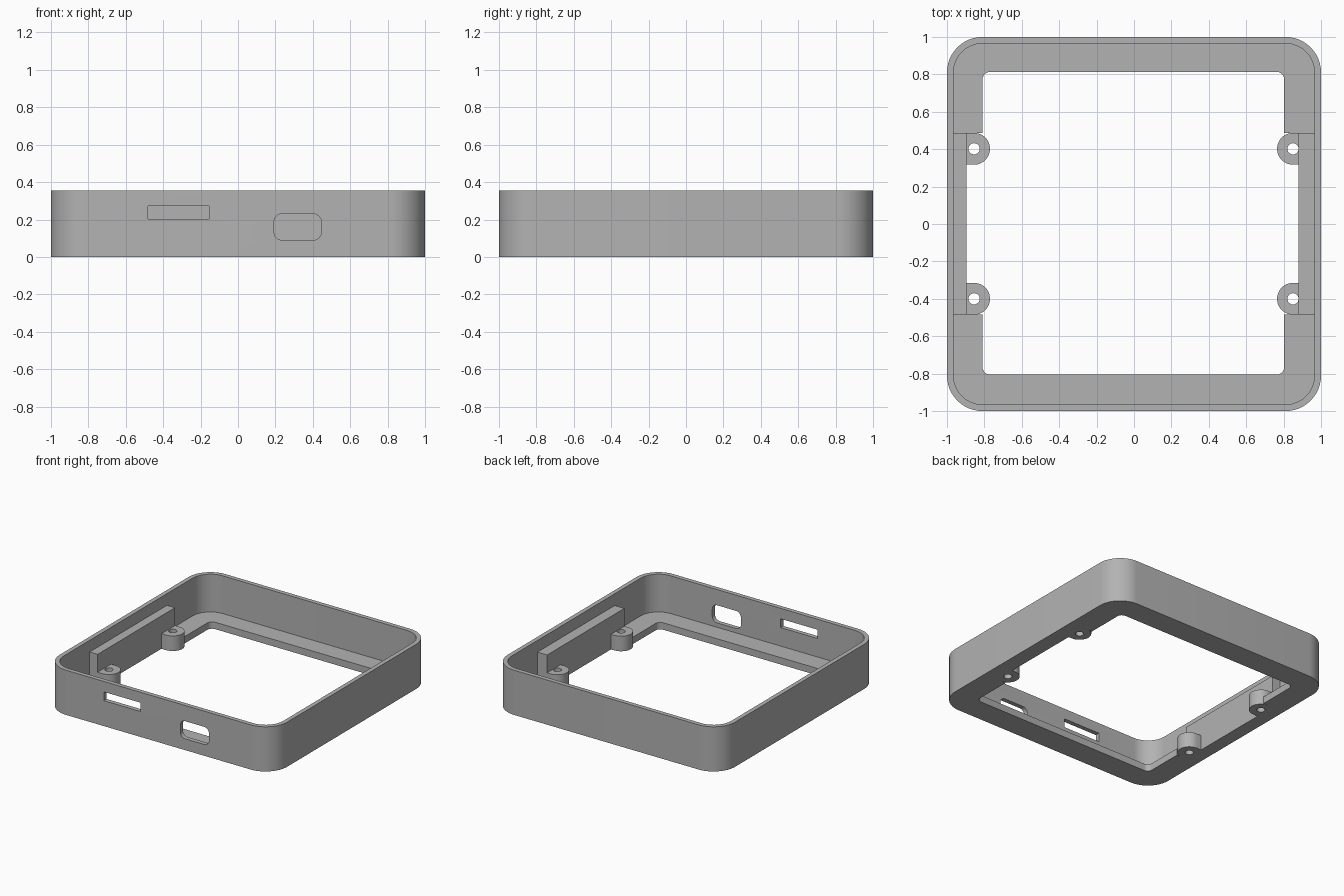
import bpy, bmesh
from math import sin, cos, pi, radians

cube = bpy.data.objects.get("Cube")
if cube:
    bpy.data.objects.remove(cube, do_unlink=True)

HEIGHT, LIP, BAR_TOP, BOSS_TOP = 0.355, 0.055, 0.262, 0.12

grey = bpy.data.materials.new("plain grey")
grey.use_nodes = True
grey.diffuse_color = (0.45, 0.45, 0.45, 1)
grey.node_tree.nodes["Principled BSDF"].inputs["Base Color"].default_value = grey.diffuse_color


def rounded_rect(x0, x1, y0, y1, r=0, steps=12):
    """Counter-clockwise outline of a rectangle with round corners."""
    if r == 0:
        return [(x0, y0), (x1, y0), (x1, y1), (x0, y1)]
    centres = [(x1 - r, y1 - r), (x0 + r, y1 - r), (x0 + r, y0 + r), (x1 - r, y0 + r)]
    return [(cx + r * cos(a), cy + r * sin(a))
            for q, (cx, cy) in enumerate(centres)
            for a in [(q + i / steps) * pi / 2 for i in range(steps + 1)]]


def prism(name, outline, low, high, upright=False):
    """Extrude an outline along z, or along y when upright."""
    bm = bmesh.new()
    verts = [bm.verts.new((u, low, v) if upright else (u, v, low)) for u, v in outline]
    face = bm.faces.new(verts)
    moved = bmesh.ops.extrude_face_region(bm, geom=[face])["geom"]
    shift = (0, high - low, 0) if upright else (0, 0, high - low)
    bmesh.ops.translate(bm, vec=shift, verts=[g for g in moved if isinstance(g, bmesh.types.BMVert)])
    bmesh.ops.recalc_face_normals(bm, faces=bm.faces)
    mesh = bpy.data.meshes.new(name)
    bm.to_mesh(mesh)
    bm.free()
    mesh.materials.append(grey)
    obj = bpy.data.objects.new(name, mesh)
    bpy.context.collection.objects.link(obj)
    return obj


def activate(obj):
    bpy.ops.object.select_all(action='DESELECT')
    obj.select_set(True)
    bpy.context.view_layer.objects.active = obj


def cut(obj, cutter):
    cutter.hide_render = True
    activate(obj)
    mod = obj.modifiers.new("cut", 'BOOLEAN')
    mod.operation, mod.solver, mod.object = 'DIFFERENCE', 'EXACT', cutter
    bpy.ops.object.modifier_apply(modifier=mod.name)
    bpy.data.objects.remove(cutter, do_unlink=True)


def smooth(obj):
    activate(obj)
    bpy.ops.object.shade_smooth_by_angle(angle=radians(30))


# Outer wall with a bottom lip
case = prism("case_frame", rounded_rect(-1, 1, -1, 1, 0.19), 0, HEIGHT)
cut(case, prism("cavity", rounded_rect(-0.965, 0.965, -0.965, 0.965, 0.155), LIP, 1))
cut(case, prism("opening", rounded_rect(-0.81, 0.803, -0.805, 0.813, 0.04, 6), -1, 1))
cut(case, prism("side_notch", rounded_rect(-0.895, 0.88, -0.484, 0.487), -1, LIP + 0.1))

# Slot and port through the front wall
cut(case, prism("slot", rounded_rect(-0.48, -0.155, 0.202, 0.272), -1.2, -0.9, True))
cut(case, prism("port", rounded_rect(0.193, 0.445, 0.09, 0.23, 0.042, 6), -1.2, -0.9, True))
smooth(case)

# Side bars and screw bosses
for side, word, face, centre in ((-1, "right", 0.895, 0.855), (1, "left", 0.88, 0.85)):
    xs = sorted((side * face, side * 0.967))
    prism(word + "_bar", rounded_rect(*xs, -0.484, 0.487), LIP, BAR_TOP)
    for y, place in ((-0.4, "front"), (0.402, "back")):
        arc = [(side * (centre - 0.085 * cos(a)), y + 0.085 * sin(a))
               for a in [pi * (i / 24 - 0.5) for i in range(25)]]
        outline = [(side * face, y - 0.085)] + arc + [(side * face, y + 0.085)]
        boss = prism(f"{place}_{word}_boss", outline, 0, BOSS_TOP)
        hole = rounded_rect(side * centre - 0.03, side * centre + 0.03, y - 0.03, y + 0.03, 0.0299, 6)
        cut(boss, prism("screw_hole", hole, -1, 1))
        smooth(boss)
